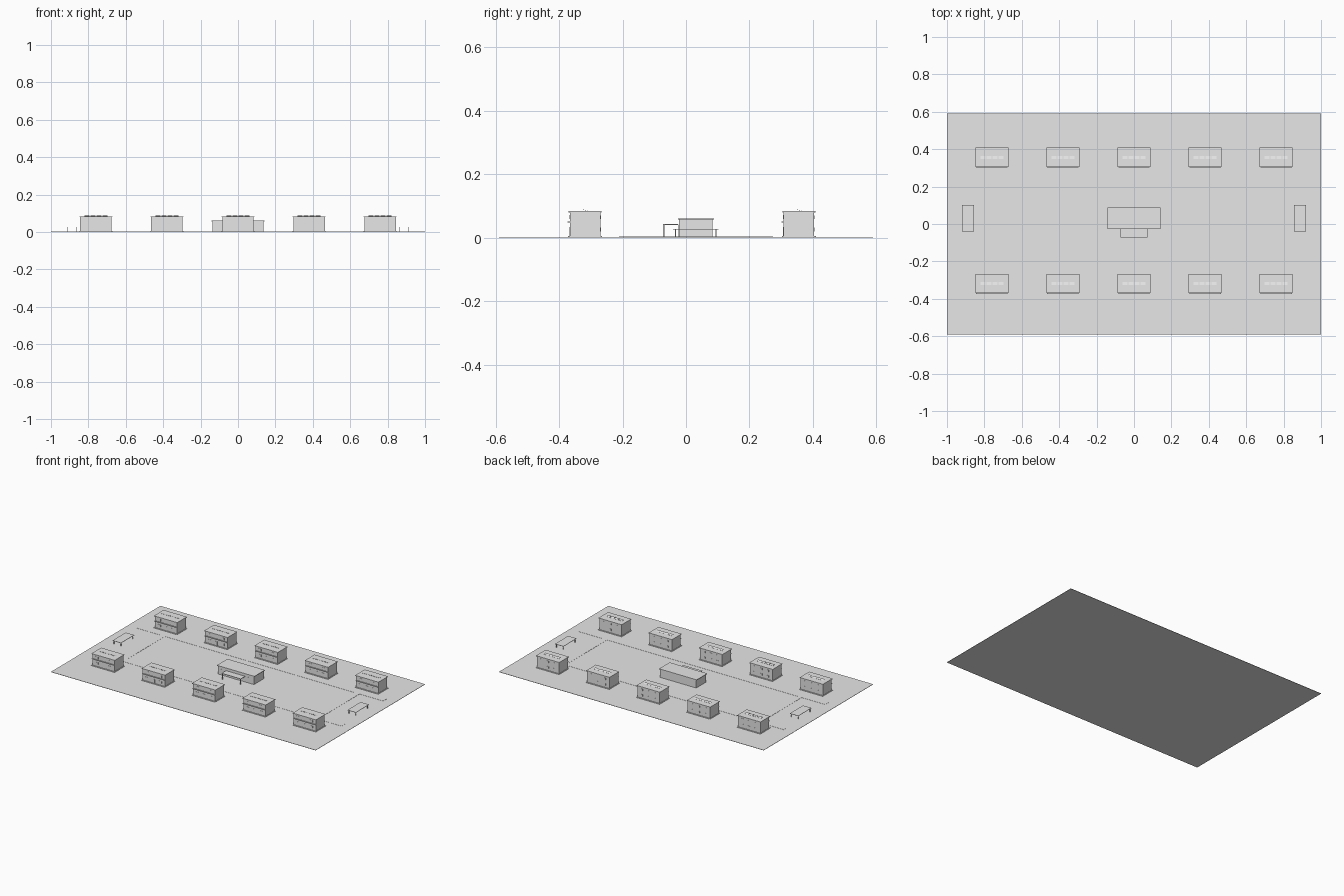
import bpy, bmesh, math
from mathutils import Matrix

if "Cube" in bpy.data.objects:
    bpy.data.objects.remove(bpy.data.objects["Cube"])

grey = bpy.data.materials.new("light grey")
grey.diffuse_color = (0.8, 0.8, 0.8, 1)
grey.use_nodes = True
grey.node_tree.nodes["Principled BSDF"].inputs["Base Color"].default_value = grey.diffuse_color


def make(name, boxes):
    """One object from boxes given as (x0, x1, y0, y1, z0, z1[, tilt about x])."""
    bm = bmesh.new()
    for b in boxes:
        x0, x1, y0, y1, z0, z1 = b[:6]
        tilt = b[6] if len(b) > 6 else 0
        m = (Matrix.Translation(((x0 + x1) / 2, (y0 + y1) / 2, (z0 + z1) / 2))
             @ Matrix.Rotation(tilt, 4, 'X')
             @ Matrix.Diagonal((x1 - x0, y1 - y0, z1 - z0, 1)))
        bmesh.ops.create_cube(bm, size=1, matrix=m)
    me = bpy.data.meshes.new(name)
    bm.to_mesh(me)
    bm.free()
    me.materials.append(grey)
    ob = bpy.data.objects.new(name, me)
    bpy.context.collection.objects.link(ob)
    return ob


def plate(x, z, w, h, y, t=0.0015):
    """Thin upright plate on a wall at y, centred on x and z."""
    return (x - w / 2, x + w / 2, y - t, y + t, z - h / 2, z + h / 2)


# Ground slab and thin paths
make("ground", [(-1, 1, -0.59, 0.59, 0, 0.002)])
make("long_paths", [(-0.93, 0.93, y - 0.018, y + 0.018, 0.001, 0.003)
                    for y in (-0.193, 0.256)])
make("cross_paths", [(x - 0.016, x + 0.016, -0.175, 0.238, 0.001, 0.003)
                     for x in (-0.735, 0.735)])

# Two-storey houses in two rows of five
W, D = 0.084, 0.048          # half width and half depth of the walls
parts = {
    "house_walls": [(-W, W, -D, D, 0, 0.08)],
    "house_plinth": [(-W - 0.004, W + 0.004, -D - 0.006, D + 0.006, 0.001, 0.005)],
    "house_roof": [(-W - 0.004, W + 0.004, -D - 0.004, D + 0.004, 0.08, 0.084)],
    "house_balcony": [(-W, W, -D - 0.007, -D, 0.048, 0.051)],
    "house_front_door": [plate(0, 0.019, 0.016, 0.028, -D)],
    "house_front_windows": [plate(x, z, 0.022, 0.014, -D)
                            for x in (-0.05, 0.05) for z in (0.026, 0.065)],
    "house_back_windows": [plate(x, z, 0.014, 0.012, D)
                           for x in (-0.05, 0, 0.05) for z in (0.026, 0.064)],
    "roof_panels": [(x - 0.0135, x + 0.0135, -0.008, 0.008, 0.0863, 0.0871,
                     math.radians(-14))
                    for x in (-0.048, -0.016, 0.016, 0.048)],
}
for name, boxes in parts.items():
    first = make(name, boxes)
    spots = [(x, y, 0) for y in (-0.318, 0.356) for x in (-0.76, -0.38, 0, 0.38, 0.76)]
    first.location = spots[0]
    for s in spots[1:]:
        copy = first.copy()
        copy.location = s
        bpy.context.collection.objects.link(copy)

# Central hall with a front porch
make("hall_walls", [(-0.136, 0.136, -0.022, 0.084, 0, 0.057)])
make("hall_roof", [(-0.142, 0.142, -0.026, 0.088, 0.057, 0.061)])
make("hall_door", [plate(0, 0.018, 0.03, 0.032, -0.022)])
make("hall_windows", [plate(x, 0.032, 0.03, 0.018, -0.022) for x in (-0.1, 0.1)])
make("porch_roof", [(-0.072, 0.072, -0.073, -0.026, 0.040, 0.043)])
make("porch_posts", [(x - 0.002, x + 0.002, -0.072, -0.068, 0, 0.040)
                     for x in (-0.067, 0.067)])

# Open shelters at both ends
for side in (-1, 1):
    cx = side * 0.887
    make("shelter_roof", [(cx - 0.032, cx + 0.032, -0.041, 0.102, 0.026, 0.028)])
    make("shelter_posts", [(cx + dx - 0.0015, cx + dx + 0.0015,
                            y - 0.0015, y + 0.0015, 0, 0.026)
                           for dx in (-0.026, 0.026) for y in (-0.033, 0.094)])
